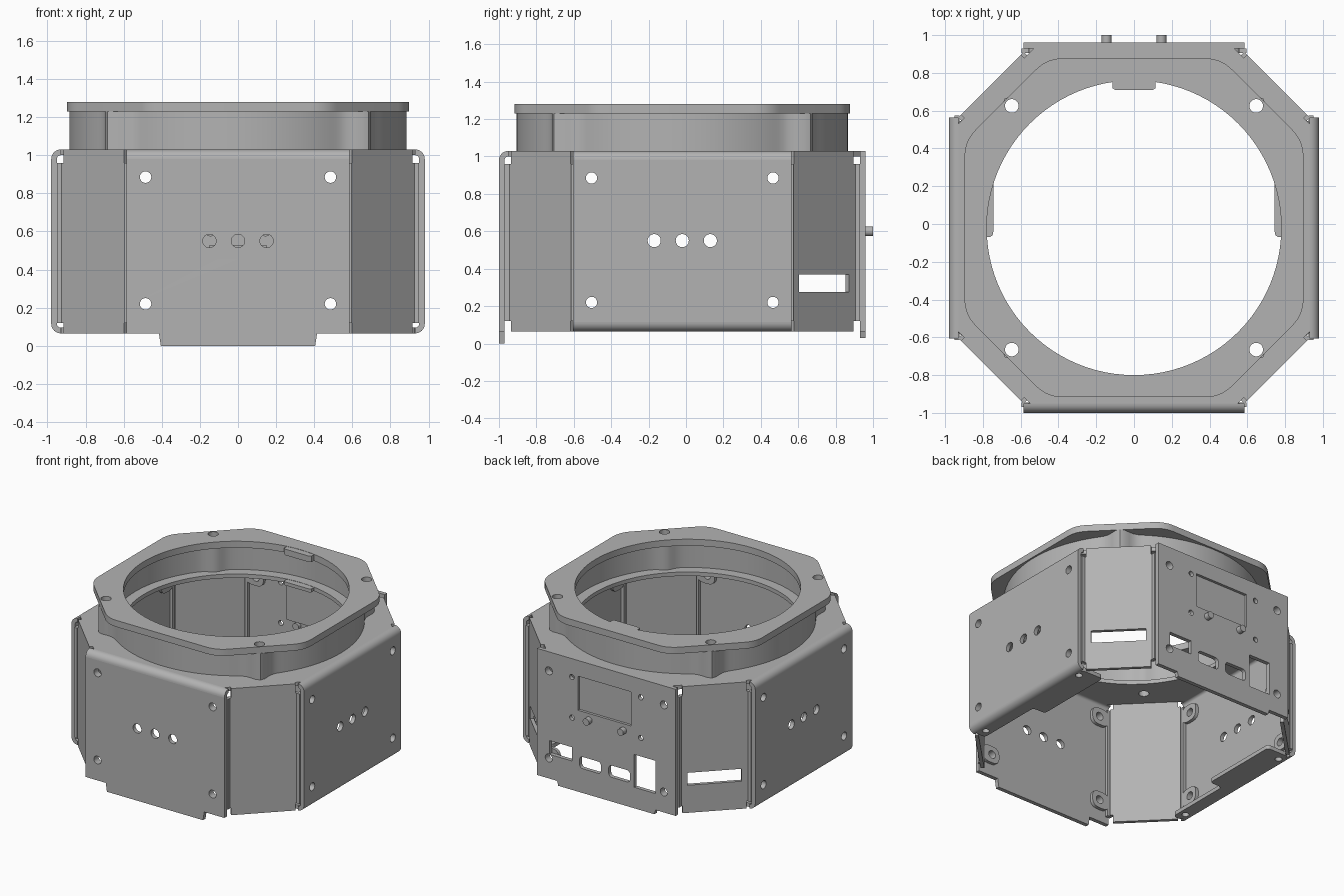
import bpy, bmesh, math
from mathutils import Matrix, Vector

if "Cube" in bpy.data.objects:
    bpy.data.objects.remove(bpy.data.objects["Cube"], do_unlink=True)

grey = bpy.data.materials.new("sheet_metal_grey")
grey.use_nodes = True
grey.diffuse_color = (0.45, 0.45, 0.45, 1)
grey.node_tree.nodes["Principled BSDF"].inputs["Base Color"].default_value = grey.diffuse_color

BASE = Matrix.Translation((0, -0.02, 0))
T = 0.03            # sheet thickness
D = 0.98            # outer distance of the main panels
HALF = 0.585        # half width of the main panels
TOP, LOW = 1.03, 0.065
SCREW_U, SCREW_Z = 0.485, (0.885, 0.22)


def circle(x, y, r, n=32):
    return [(x + r * math.cos(2 * math.pi * i / n), y + r * math.sin(2 * math.pi * i / n)) for i in range(n)]


def rounded(points, r, steps=6):
    """Polygon with every corner rounded by a small curve."""
    out = []
    for i, p in enumerate(points):
        p = Vector(p)
        a, b = Vector(points[i - 1]) - p, Vector(points[(i + 1) % len(points)]) - p
        cut = min(r / math.tan(a.angle(b) / 2), a.length * 0.49, b.length * 0.49)
        a, b = p + a.normalized() * cut, p + b.normalized() * cut
        for k in range(steps + 1):
            t = k / steps
            out.append(tuple(a * (1 - t) ** 2 + p * 2 * t * (1 - t) + b * t * t))
    return out


def rect(x0, x1, y0, y1, r=0.0):
    pts = [(x0, y0), (x1, y0), (x1, y1), (x0, y1)]
    return rounded(pts, r) if r else pts


def mirror_x(half):
    return half + [(-x, y) for x, y in reversed(half)]


def plate(name, loops, frame, lo, hi):
    """Flat part: first loop is the outline, the others are holes."""
    curve = bpy.data.curves.new(name, 'CURVE')
    curve.dimensions, curve.fill_mode = '2D', 'BOTH'
    curve.extrude = (hi - lo) / 2
    for loop in loops:
        s = curve.splines.new('POLY')
        s.points.add(len(loop) - 1)
        for pt, (x, y) in zip(s.points, loop):
            pt.co = (x, y, 0, 1)
        s.use_cyclic_u = True
    tmp = bpy.data.objects.new(name + "_outline", curve)
    bpy.context.collection.objects.link(tmp)
    dg = bpy.context.evaluated_depsgraph_get()
    mesh = bpy.data.meshes.new_from_object(tmp.evaluated_get(dg))
    bpy.data.objects.remove(tmp, do_unlink=True)
    bpy.data.curves.remove(curve)
    bm = bmesh.new()
    bm.from_mesh(mesh)
    bmesh.ops.remove_doubles(bm, verts=bm.verts, dist=0.0001)
    bmesh.ops.recalc_face_normals(bm, faces=bm.faces)
    bm.to_mesh(mesh)
    bm.free()
    mesh.materials.clear()
    mesh.materials.append(grey)
    mesh.transform(frame @ Matrix.Translation((0, 0, (lo + hi) / 2)))
    obj = bpy.data.objects.new(name, mesh)
    bpy.context.collection.objects.link(obj)
    return obj


def wall_frame(degrees):
    """Local x runs along the wall, y is up, z points outward."""
    return BASE @ Matrix.Rotation(math.radians(degrees), 4, 'Z') @ Matrix.Rotation(math.pi / 2, 4, 'X')


def bend(name, frame, z, start):
    """Quarter-round sheet fold along a panel edge."""
    arc = [math.radians(start + 90 * i / 8) for i in range(9)]
    pts = [(0.93 + 0.05 * math.cos(a), z + 0.05 * math.sin(a)) for a in arc]
    pts += [(0.93 + 0.02 * math.cos(a), z + 0.02 * math.sin(a)) for a in reversed(arc)]
    plate(name, [pts], frame @ Matrix.Rotation(-math.pi / 2, 4, 'Y'), -HALF, HALF)


screws = [circle(s * SCREW_U, z, 0.03) for s in (-1, 1) for z in SCREW_Z]
dots = [circle(u, 0.55, 0.035) for u in (-0.15, 0, 0.15)]
tabbed_bottom = lambda z: [(HALF, LOW), (0.415, LOW), (0.405, z)]

# Front panel with a bottom tab
front = wall_frame(0)
outline = mirror_x([(HALF, 0.98)] + tabbed_bottom(0))
plate("front_panel", [outline] + screws + dots, front, D - T, D)
bend("front_top_bend", front, 0.98, 0)

# Side panels, folded at the top and the bottom
for name, angle, s in (("left", 90, 1), ("right", -90, -1)):
    f = wall_frame(angle)
    plate(name + "_panel", [rect(-HALF, HALF, 0.115, 0.98)] + screws + dots, f, D - T, D)
    bend(name + "_top_bend", f, 0.98, 0)
    bend(name + "_bottom_bend", f, 0.115, 270)
    foot = [(0.93, -0.57), (0.93, 0.57), (0.745, 0.57), (0.745, -0.05), (0.85, -0.05), (0.85, -0.57)]
    loops = [rounded([(s * x, y) for x, y in foot], 0.03)]
    loops += [circle(s * 0.9, y, 0.025) for y in (-0.5, 0.5)]
    plate(name + "_foot_flange", loops, BASE, LOW, LOW + T)

# Back panel with display window and connector openings
back = wall_frame(180)
outline = mirror_x([(HALF, TOP)] + tabbed_bottom(0.03))
openings = [
    rect(-0.24, 0.21, 0.65, 0.91),
    rect(-0.48, -0.29, 0.25, 0.355),
    rect(-0.225, -0.045, 0.215, 0.305, 0.03),
    rect(0.02, 0.2, 0.215, 0.305, 0.03),
    rect(0.235, 0.415, 0.19, 0.44),
]
small = [circle(s * 0.29, z, 0.02) for s in (-1, 1) for z in (0.58, 0.89)]
plate("back_panel", [outline] + screws + openings + small, back, D - T, D)
plate("display", [rect(-0.26, 0.23, 0.63, 0.93)], back, D - T - 0.02, D - T + 0.01)
for i, u in enumerate((-0.145, 0.145)):
    plate(f"button_{i}", [circle(u, 0.6, 0.026)], back, D - T - 0.03, 1.02)
plate("inner_connector", [rect(-0.15, 0.15, 0.46, 0.53)], back, 0.8, D - T)

# Diagonal corner panels; the two rear ones carry a slot
for name, angle in (("front_left", 45), ("back_left", 135), ("back_right", 225), ("front_right", 315)):
    half = [(0.225, TOP), (0.225, 0.96), (0.245, 0.96), (0.245, 0.12), (0.225, 0.12), (0.225, LOW)]
    loops = [mirror_x(half)]
    if name.startswith("back"):
        loops.append(rect(-0.19, 0.19, 0.275, 0.37))
    plate(name + "_corner_panel", loops, wall_frame(angle), 1.045, 1.071)

# Inner flanges and screw ears joining corner panels to the main panels
for name, angle in (("front", 0), ("left", 90), ("back", 180), ("right", 270)):
    f = wall_frame(angle)
    for s in (-1, 1):
        a, b = sorted((s * 0.555, s * 0.595))
        plate(name + "_corner_flange", [rect(a, b, 0.12, 0.96)], f, 0.925, D - T)
        for z in SCREW_Z:
            a, b = sorted((s * 0.42, s * 0.57))
            ear = rect(a, b, z - 0.065, z + 0.065, 0.06)
            plate(name + "_screw_ear", [ear, circle(s * SCREW_U, z, 0.03)], f, 0.926, D - T)

# Top plate with the large round opening
corner_holes = [circle(x, y, 0.036) for x in (-0.647, 0.647) for y in (-0.645, 0.645)]
octagon = mirror_x([(0.55, -0.93), (0.93, -0.55), (0.93, 0.55), (0.53, 0.95)])
plate("top_plate", [octagon, circle(0, 0, 0.78, 96)] + corner_holes, BASE, TOP - T, TOP)


# Ring wall swelling into screw bosses at the four corners
def bossed(radius, swell, n=192):
    pts = []
    for i in range(n):
        a = 2 * math.pi * i / n
        off = (a % (math.pi / 2)) - math.pi / 4
        r = radius + swell * math.exp(-(off / 0.075) ** 2)
        pts.append((r * math.cos(a), r * math.sin(a)))
    return pts


plate("ring_wall", [bossed(0.885, 0.083), bossed(0.855, -0.03)] + corner_holes, BASE, TOP, 1.23)

# Ring flange on top
flange = mirror_x([(0.46, -0.897), (0.897, -0.46), (0.897, 0.46), (0.46, 0.897)])
plate("ring_flange", [rounded(flange, 0.2, 10), circle(0, 0, 0.78, 96)] + corner_holes, BASE, 1.23, 1.28)

# Locating tabs at the back of both openings
for name, lo, hi in (("plate_tab", TOP - T, TOP), ("flange_tab", 1.23, 1.28)):
    tab = mirror_x([(0.1, 0.73), (0.115, 0.74), (0.115, 0.79)])
    plate(name, [tab], BASE, lo + 0.002, hi - 0.002)

# Smooth curved walls, keep sheet edges crisp
bpy.ops.object.select_all(action='DESELECT')
for obj in bpy.context.collection.objects:
    if obj.type == 'MESH':
        obj.select_set(True)
        bpy.context.view_layer.objects.active = obj
bpy.ops.object.shade_smooth_by_angle(angle=math.radians(30))
